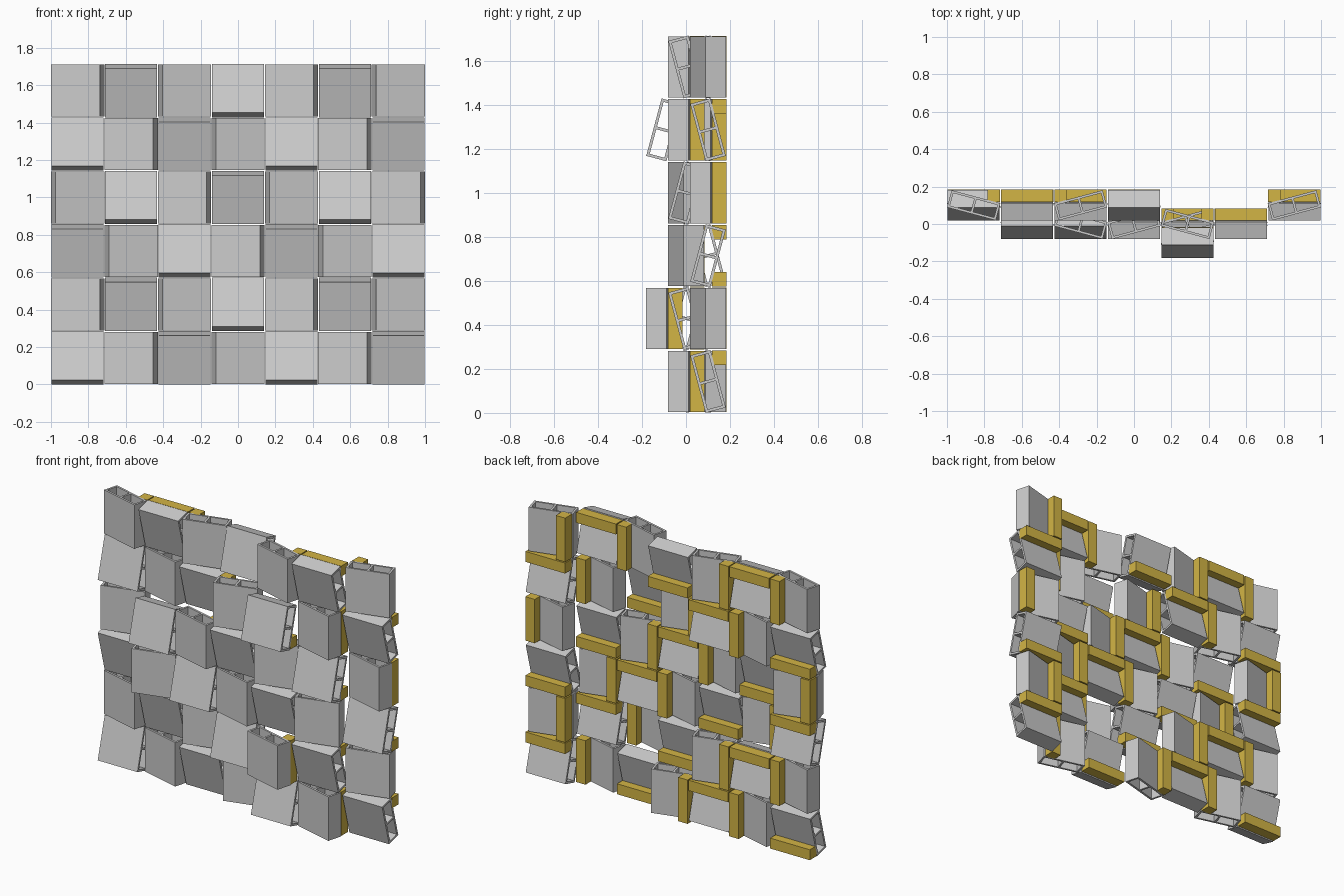
import bpy, bmesh, math
from mathutils import Matrix

if "Cube" in bpy.data.objects:
    bpy.data.objects.remove(bpy.data.objects["Cube"])

COLS, ROWS = 7, 6
PITCH = 2 / COLS
W, T, L, WALL = 0.27, 0.095, 0.278, 0.013   # block width, thickness, length, wall
BAR = 0.066                                 # support bar section
TILT = math.radians(15)

# depth step of every block: rows mirror about the middle of the wall
STEPS = [(1, 1, 1, 1, 0, 0, 1),
         (1, 1, 1, 0, -1, 0, 1),
         (1, 0, 0, 0, 0, 0, 1)]
STEPS += STEPS[::-1]

amber = bpy.data.materials.new("amber")
amber.diffuse_color = (0.65, 0.46, 0.06, 1)
amber.use_nodes = True
amber.node_tree.nodes["Principled BSDF"].inputs["Base Color"].default_value = amber.diffuse_color


def mesh_from(bm, name):
    bmesh.ops.recalc_face_normals(bm, faces=bm.faces)
    me = bpy.data.meshes.new(name)
    bm.to_mesh(me)
    bm.free()
    return me


def hollow_block():
    """Two-cell tube, open along z, turned so its right edge comes forward."""
    bm = bmesh.new()
    xs = [-W/2, -W/2 + WALL, -WALL/2, WALL/2, W/2 - WALL, W/2]
    ys = [-T/2, -T/2 + WALL, T/2 - WALL, T/2]
    v = [[bm.verts.new((x, y, -L/2)) for y in ys] for x in xs]
    for i in range(5):
        for j in range(3):
            if j == 1 and i in (1, 3):      # the two cells
                continue
            bm.faces.new((v[i][j], v[i+1][j], v[i+1][j+1], v[i][j+1]))
    top = bmesh.ops.extrude_face_region(bm, geom=bm.faces[:], use_keep_orig=True)
    bmesh.ops.translate(bm, vec=(0, 0, L),
                        verts=[g for g in top["geom"] if isinstance(g, bmesh.types.BMVert)])
    bm.transform(Matrix.Rotation(-TILT, 4, 'Z'))
    return mesh_from(bm, "hollow_block")


def support_bar():
    """Straight bar filling the gap behind the forward edge."""
    bm = bmesh.new()
    bmesh.ops.create_cube(bm, size=1)
    bm.transform(Matrix.Translation((PITCH/2 - 0.003 - BAR/2, 0.018 + BAR/2, 0))
                 @ Matrix.Diagonal((BAR, BAR, L, 1)))
    me = mesh_from(bm, "support_bar")
    me.materials.append(amber)
    return me


block, bar = hollow_block(), support_bar()

# wall: the forward edge turns a quarter per step along rows and columns
for r in range(ROWS):
    for c in range(COLS):
        turn = -math.pi/2 * ((c + r) % 4 - 1)
        for me in (block, bar):
            ob = bpy.data.objects.new(f"{me.name}_row{r+1}_col{c+1}", me)
            ob.location = ((c - (COLS - 1)/2) * PITCH, 0.1 * STEPS[r][c], (r + 0.5) * PITCH)
            ob.rotation_euler = (0, turn, 0)
            bpy.context.collection.objects.link(ob)
